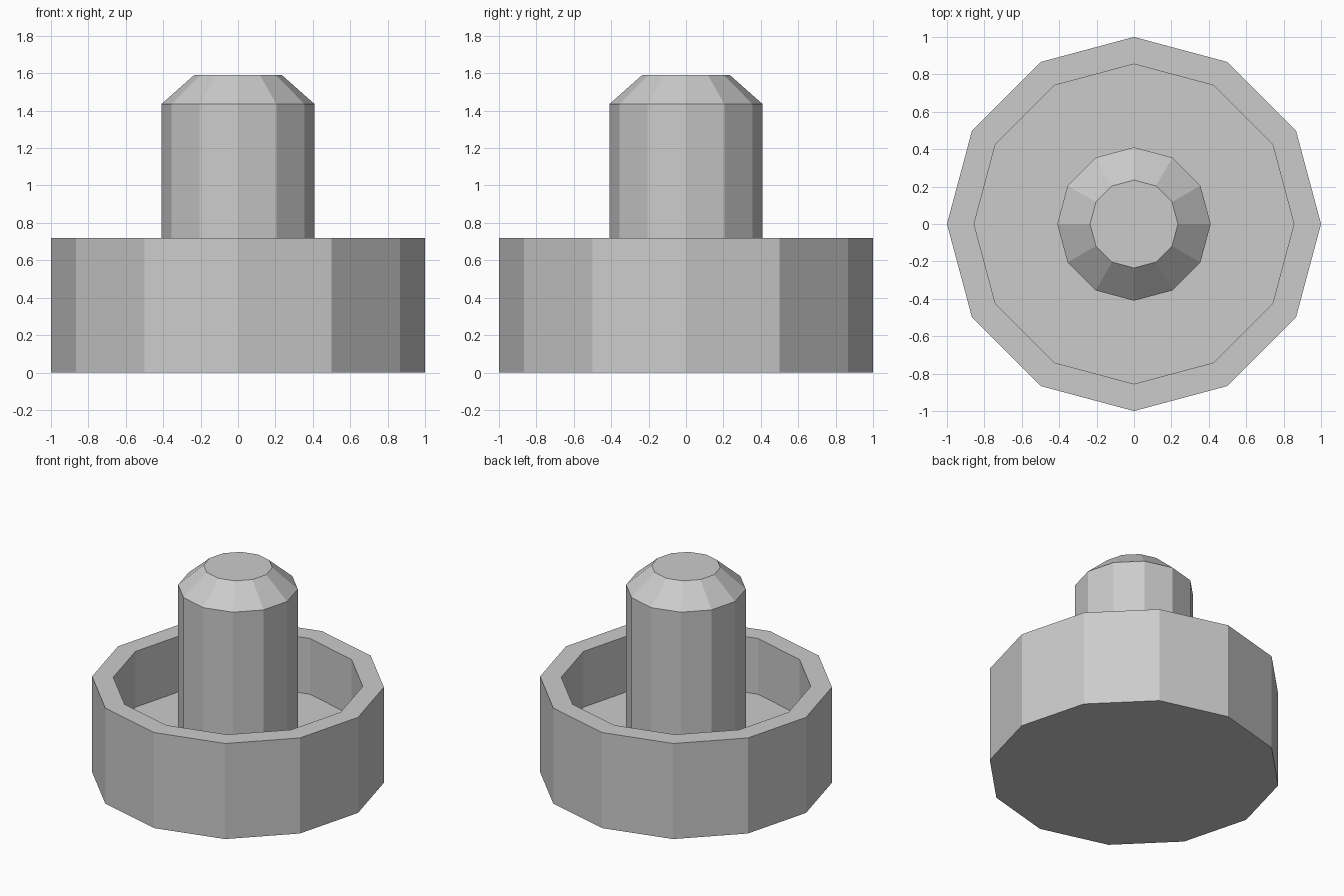
import bpy, bmesh
from math import cos, sin, tau

if "Cube" in bpy.data.objects:
    bpy.data.objects.remove(bpy.data.objects["Cube"])

SIDES = 12


def lathe(name, profile):
    """Turn a (radius, z) profile into a closed, flat-faced solid."""
    bm = bmesh.new()
    rings = [[bm.verts.new((r * cos(tau * i / SIDES), r * sin(tau * i / SIDES), z))
              for i in range(SIDES)] for r, z in profile]
    for low, high in zip(rings, rings[1:]):
        for i in range(SIDES):
            j = (i + 1) % SIDES
            bm.faces.new((low[i], low[j], high[j], high[i]))
    bm.faces.new(rings[0][::-1])
    bm.faces.new(rings[-1])
    bmesh.ops.recalc_face_normals(bm, faces=bm.faces)
    mesh = bpy.data.meshes.new(name)
    bm.to_mesh(mesh)
    bm.free()
    obj = bpy.data.objects.new(name, mesh)
    bpy.context.collection.objects.link(obj)
    return obj


# Open cup with a chamfered centre post rising from its floor
lathe("cup_with_post", [
    (1.0, 0.0), (1.0, 0.72),        # outer wall
    (0.855, 0.72), (0.855, 0.30),   # rim and inner wall
    (0.41, 0.30), (0.41, 1.435),    # floor and post
    (0.235, 1.59),                  # chamfered tip
])
